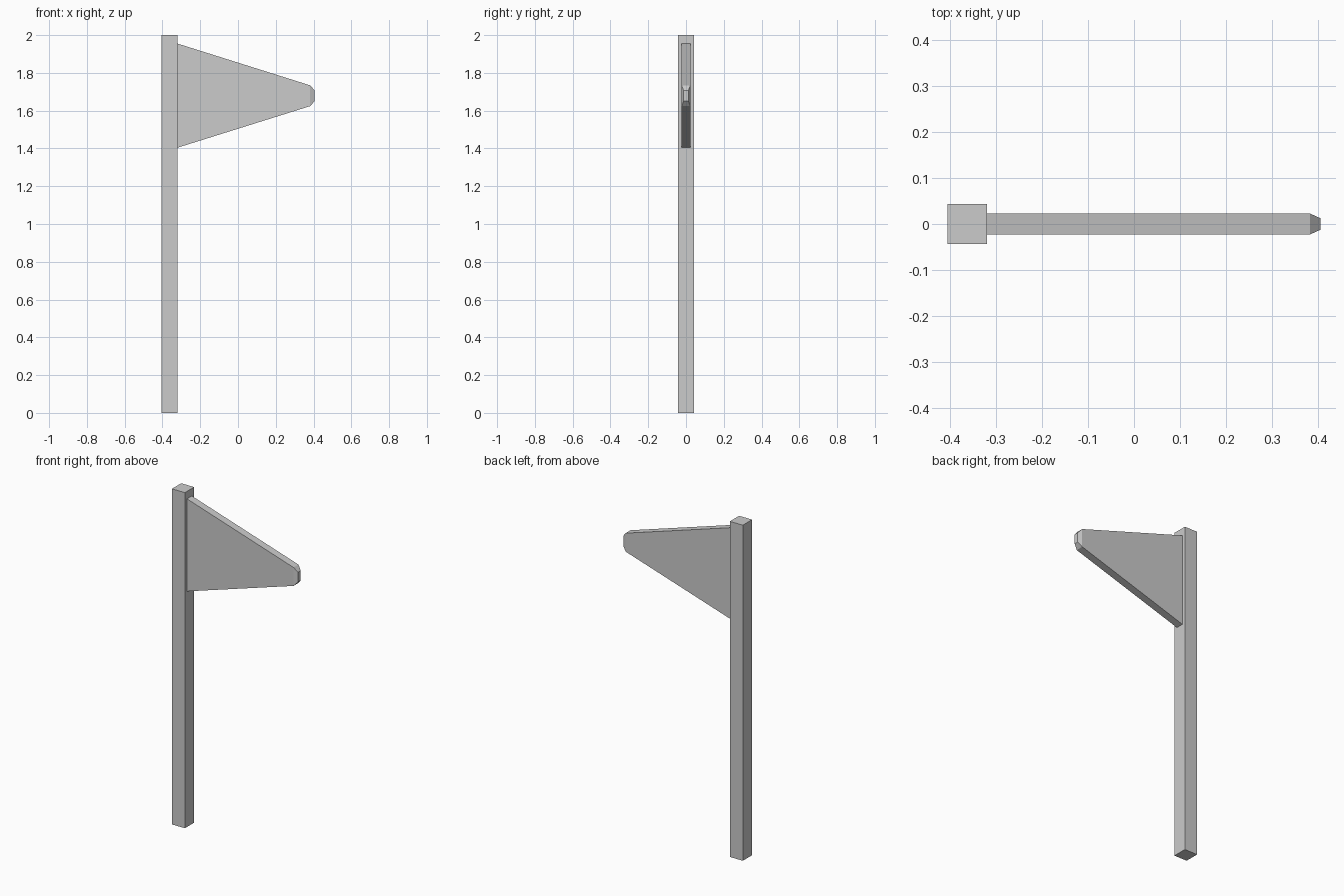
import bpy, bmesh

if "Cube" in bpy.data.objects:
    bpy.data.objects.remove(bpy.data.objects["Cube"])


def loft(name, sections):
    """Skin rectangular sections (x, half_y, z_low, z_high) along x and cap the ends."""
    bm = bmesh.new()
    rings = [[bm.verts.new(p) for p in ((x, -h, lo), (x, h, lo), (x, h, hi), (x, -h, hi))]
             for x, h, lo, hi in sections]
    for a, b in zip(rings, rings[1:]):
        for i in range(4):
            j = (i + 1) % 4
            bm.faces.new((a[i], a[j], b[j], b[i]))
    bm.faces.new(rings[0])
    bm.faces.new(rings[-1])
    bmesh.ops.recalc_face_normals(bm, faces=bm.faces)
    mesh = bpy.data.meshes.new(name)
    bm.to_mesh(mesh)
    bm.free()
    obj = bpy.data.objects.new(name, mesh)
    bpy.context.collection.objects.link(obj)
    return obj


# Square pole
loft("pole", [(-0.405, 0.0435, 0, 2), (-0.32, 0.0435, 0, 2)])

# Tapering pennant with a chamfered tip
loft("pennant", [(-0.32, 0.023, 1.404, 1.955),
                 (0.382, 0.023, 1.624, 1.734),
                 (0.405, 0.0125, 1.65, 1.708)])
